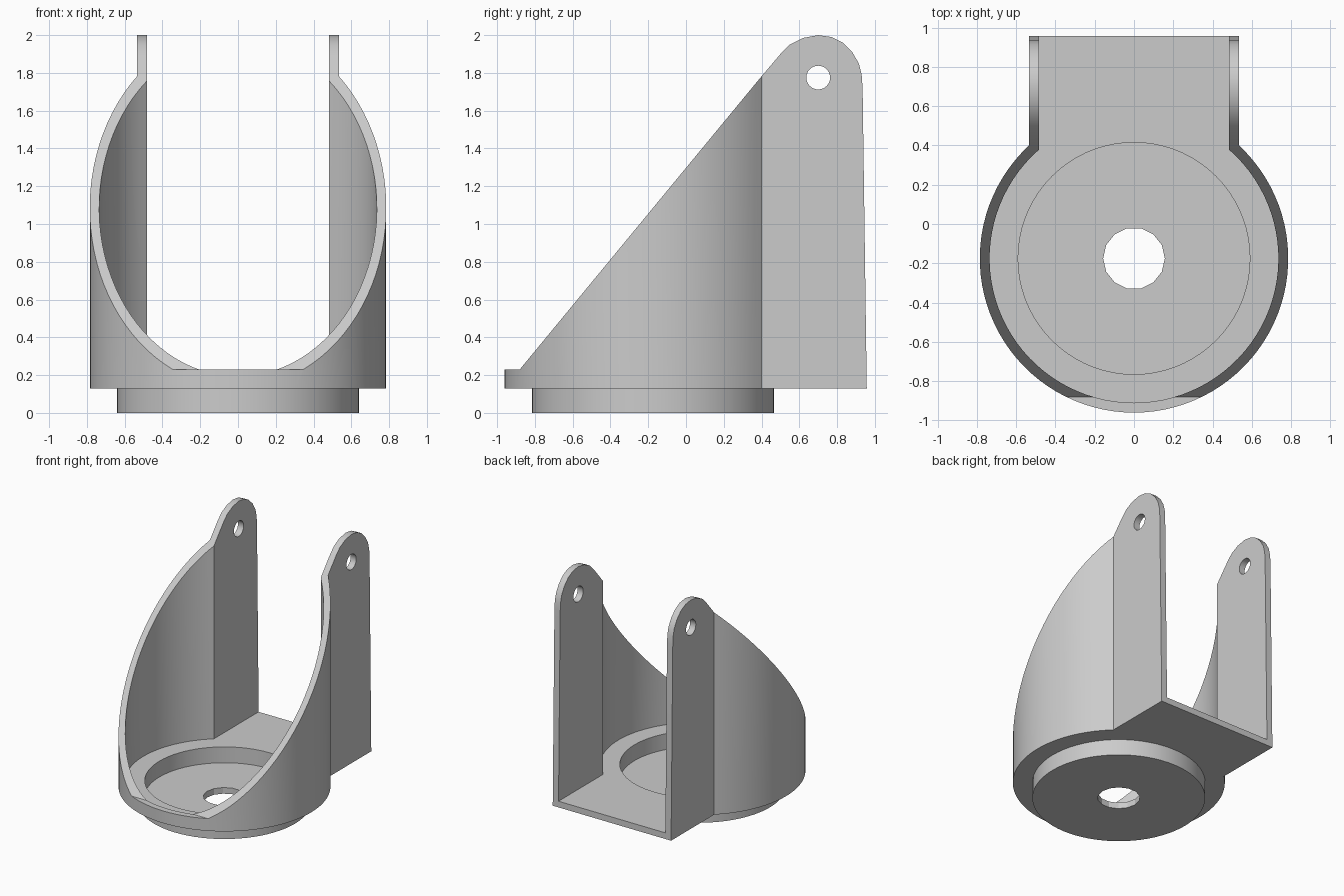
import bpy
import bmesh
from math import cos, sin, pi, asin, radians
from mathutils import Vector

cube = bpy.data.objects.get("Cube")
if cube:
    bpy.data.objects.remove(cube, do_unlink=True)

CY = -0.175      # centre of the round body
BACK = 0.96      # rear face of the bracket
BASE = 0.13      # underside of the body
FLOOR = 0.18     # top of the floor plate

grey = bpy.data.materials.new("plain_grey")
grey.use_nodes = True
COLOUR = (0.6, 0.6, 0.6, 1)
grey.diffuse_color = COLOUR
grey.node_tree.nodes["Principled BSDF"].inputs["Base Color"].default_value = COLOUR


def extrude(name, points, offset):
    """Closed prism from a flat loop of 3D points."""
    bm = bmesh.new()
    face = bm.faces.new([bm.verts.new(p) for p in points])
    top = bmesh.ops.extrude_face_region(bm, geom=[face])["geom"]
    moved = [v for v in top if isinstance(v, bmesh.types.BMVert)]
    bmesh.ops.translate(bm, verts=moved, vec=Vector(offset))
    bmesh.ops.recalc_face_normals(bm, faces=bm.faces)
    mesh = bpy.data.meshes.new(name)
    bm.to_mesh(mesh)
    bm.free()
    mesh.materials.append(grey)
    obj = bpy.data.objects.new(name, mesh)
    bpy.context.collection.objects.link(obj)
    return obj


def disc(name, radius, z0, z1, sides=72):
    ring = [(radius * cos(2 * pi * i / sides), CY + radius * sin(2 * pi * i / sides), z0)
            for i in range(sides)]
    return extrude(name, ring, (0, 0, z1 - z0))


def keyhole(name, radius, half, back, z0, z1, steps=72):
    """Round front running into a straight-sided rear channel."""
    start = pi / 2 - asin(half / radius)
    sweep = 2 * pi - 2 * asin(half / radius)
    loop = [(half, back, z0)]
    for i in range(steps + 1):
        a = start - sweep * i / steps
        loop.append((radius * cos(a), CY + radius * sin(a), z0))
    loop.append((-half, back, z0))
    return extrude(name, loop, (0, 0, z1 - z0))


def boolean(target, tool, operation):
    mod = target.modifiers.new(operation.lower(), "BOOLEAN")
    mod.operation = operation
    mod.solver = "EXACT"
    mod.object = tool
    bpy.context.view_layer.objects.active = target
    bpy.ops.object.modifier_apply(modifier=mod.name)
    bpy.data.objects.remove(tool, do_unlink=True)


# Walls and floor plate
body = keyhole("bracket_body", 0.785, 0.535, BACK, BASE, 2.1)
boolean(body, keyhole("hollow", 0.735, 0.483, 1.2, FLOOR, 2.3), "DIFFERENCE")

# Side silhouette: low front lip, sloping rim, rounded ears
side = [(-1.1, 0.0), (-1.1, 0.23), (-0.88, 0.23), (0.39, 1.77), (0.5, 1.9),
        (0.55, 1.95), (0.62, 1.985), (0.7, 2.0), (0.77, 1.99), (0.83, 1.96),
        (0.88, 1.91), (0.915, 1.85), (0.93, 1.79), (0.935, 1.72),
        (0.957, BASE), (0.957, 0.0)]
boolean(body, extrude("silhouette", [(-1, y, z) for y, z in side], (2, 0, 0)), "INTERSECT")

# Base spigot with its recess and central bore
boolean(body, disc("spigot", 0.64, 0, 0.155), "UNION")
boolean(body, disc("recess", 0.59, 0.05, 0.4), "DIFFERENCE")
boolean(body, disc("bore", 0.157, -0.1, 0.3, 14), "DIFFERENCE")

# Pivot hole through both ears
pivot = [(-1, 0.7 + 0.063 * cos(2 * pi * i / 24), 1.775 + 0.063 * sin(2 * pi * i / 24))
         for i in range(24)]
boolean(body, extrude("pivot_hole", pivot, (2, 0, 0)), "DIFFERENCE")

bpy.ops.object.select_all(action="DESELECT")
body.select_set(True)
bpy.context.view_layer.objects.active = body
bpy.ops.object.shade_smooth_by_angle(angle=radians(25))
